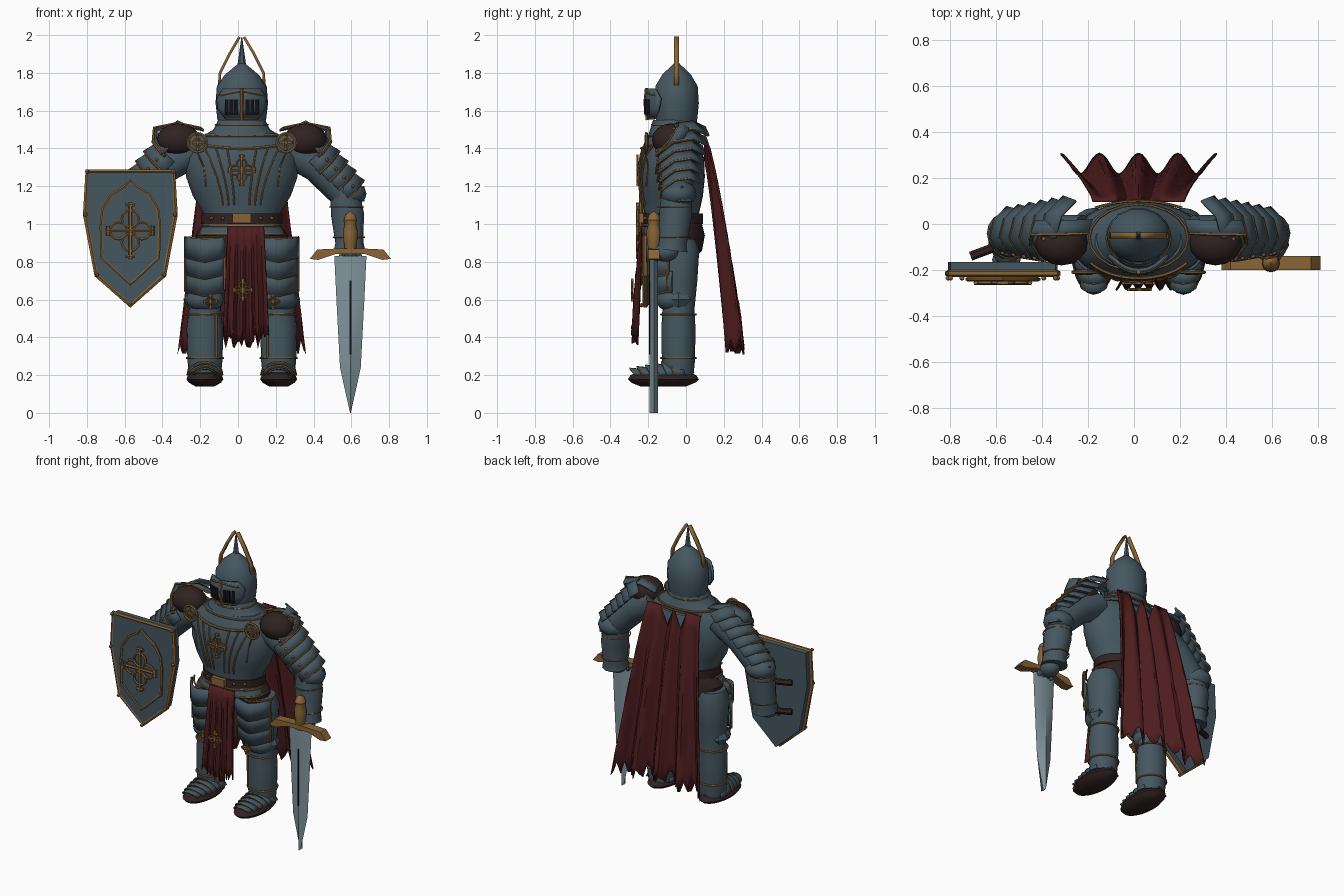
import bpy, math, random
from math import sin, cos, pi, radians
from mathutils import Vector

random.seed(4)
if "Cube" in bpy.data.objects:
    bpy.data.objects.remove(bpy.data.objects["Cube"])
CX = 0.02


def material(name, rgb):
    m = bpy.data.materials.new(name)
    m.use_nodes = True
    m.diffuse_color = (*rgb, 1)
    m.node_tree.nodes["Principled BSDF"].inputs["Base Color"].default_value = (*rgb, 1)
    return m


STEEL = material("blue steel", (0.060, 0.095, 0.118))
GOLD = material("old gold", (0.25, 0.128, 0.037))
RED = material("dark red cloth", (0.075, 0.012, 0.013))
BROWN = material("dark leather", (0.030, 0.0165, 0.015))
BLADE = material("bright steel", (0.22, 0.30, 0.34))
BLACK = material("black", (0.006, 0.006, 0.008))


def mesh(name, verts, faces, mat, thick=0):
    me = bpy.data.meshes.new(name)
    me.from_pydata([tuple(v) for v in verts], [], faces)
    me.materials.append(mat)
    ob = bpy.data.objects.new(name, me)
    bpy.context.collection.objects.link(ob)
    if thick:
        mod = ob.modifiers.new("thickness", 'SOLIDIFY')
        mod.thickness, mod.offset = thick, 0


def loft(name, rings, mat, n=20):
    """Stacked ellipses (x, y, z, rx, ry) with closed ends."""
    verts = [(x + rx * cos(2 * pi * i / n), y + ry * sin(2 * pi * i / n), z)
             for x, y, z, rx, ry in rings for i in range(n)]
    faces = [(k * n + i, k * n + (i + 1) % n, (k + 1) * n + (i + 1) % n, (k + 1) * n + i)
             for k in range(len(rings) - 1) for i in range(n)]
    faces += [tuple(reversed(range(n))), tuple(range(len(verts) - n, len(verts)))]
    mesh(name, verts, faces, mat)


def ball(name, c, r, mat, n=16):
    a = [pi * (k / 8 - 0.5) for k in range(9)]
    loft(name, [(c[0], c[1], c[2] + r[2] * sin(t), r[0] * cos(t) + 1e-4,
                 r[1] * cos(t) + 1e-4) for t in a], mat, n)


def sheet(name, rows, mat, thick=0.012):
    n = len(rows[0])
    faces = [(k * n + i, k * n + i + 1, (k + 1) * n + i + 1, (k + 1) * n + i)
             for k in range(len(rows) - 1) for i in range(n - 1)]
    mesh(name, [p for row in rows for p in row], faces, mat, thick)


def prism(name, pts, y0, y1, mat):
    n = len(pts)
    verts = [(x, y, z) for y in (y0, y1) for x, z in pts]
    faces = [tuple(range(n)), tuple(reversed(range(n, 2 * n)))]
    faces += [(i, i + n, (i + 1) % n + n, (i + 1) % n) for i in range(n)]
    mesh(name, verts, faces, mat)


def tube(name, pts, r, mat=GOLD, cyclic=False, radii=None, res=1):
    cu = bpy.data.curves.new(name, 'CURVE')
    cu.dimensions, cu.bevel_depth, cu.bevel_resolution, cu.use_fill_caps = '3D', r, res, True
    sp = cu.splines.new('POLY')
    sp.points.add(len(pts) - 1)
    for i, p in enumerate(pts):
        sp.points[i].co = (*p, 1)
        sp.points[i].radius = radii[i] if radii else 1
    sp.use_cyclic_u = cyclic
    cu.materials.append(mat)
    bpy.context.collection.objects.link(bpy.data.objects.new(name, cu))


def ring(name, c, rx, ry, r=0.006, mat=GOLD, upright=False):
    t = [2 * pi * i / 20 for i in range(20)]
    off = [(rx * cos(a), 0, ry * sin(a)) if upright else (rx * cos(a), ry * sin(a), 0) for a in t]
    tube(name, [Vector(c) + Vector(o) for o in off], r, mat, True)


def emblem(name, x, y, z, s, r):
    """Cross with four lobes and flared ends."""
    for dx, dz in ((1, 0), (0, 1)):
        tube(name + "_bar", [(x - s * dx, y, z - s * 1.2 * dz), (x + s * dx, y, z + s * 1.2 * dz)], r)
        for k in (-1, 1):
            ring(name + "_lobe", (x + k * dx * s / 2, y, z + k * dz * s / 2), s * .36, s * .36, r * .8, GOLD, True)
            ex, ez, w = x + k * dx * s * .95, z + k * dz * s * 1.1, s * .2
            tube(name + "_end", [(ex - w * dz, y, ez - w * dx), (ex + w * dz, y, ez + w * dx)], r)


# Torso and a helper that follows its front
TORSO = [(1.0, .20, .145), (1.06, .205, .145), (1.15, .26, .165), (1.25, .295, .175),
         (1.35, .295, .17), (1.42, .26, .15), (1.48, .19, .12)]
loft("breastplate", [(CX, -.075, z, a, b) for z, a, b in TORSO], STEEL, 28)


def on_chest(dx, z):
    for (z0, a0, b0), (z1, a1, b1) in zip(TORSO, TORSO[1:]):
        if z0 <= z <= z1:
            f = (z - z0) / (z1 - z0)
            a, b = a0 + f * (a1 - a0), b0 + f * (b1 - b0)
            return (CX + dx, -.08 - b * math.sqrt(max(0, 1 - (dx / a) ** 2)), z)


for dx in (-.2, -.14, -.08, .08, .14, .2):
    tube("chest_rib", [on_chest(dx * (.5 + .5 * (k / 7) ** 1.5), 1.1 + .31 * k / 7) for k in range(8)], .005)
tube("chest_chain", [on_chest(.21 * k / 8, 1.40 + .02 * (k / 8) ** 2) for k in range(-8, 9)], .008)
emblem("chest_emblem", CX, -.257, 1.285, .07, .007)
loft("gorget", [(CX, -.06, z, a, b) for z, a, b in ((1.43, .24, .15), (1.47, .2, .14), (1.5, .15, .13), (1.55, .125, .115))], STEEL)
ring("gorget_trim", (CX, -.06, 1.465), .215, .145)
ring("neck_trim", (CX, -.06, 1.525), .14, .122, .004)

# Waist
loft("hips", [(CX, -.055, z, a, b) for z, a, b in ((.8, .12, .08), (.86, .235, .14), (.94, .245, .155), (1.0, .2, .14))], BROWN)
loft("waist_skirt", [(CX, -.1, z, a, b) for z, a, b in ((.945, .23, .13), (1.0, .205, .12))], STEEL)
for z, a, b in ((.945, .23, .13), (.99, .21, .125)):
    ring("skirt_trim", (CX, -.1, z), a, b)
loft("belt", [(CX, -.07, z, .215, .16) for z in (1.0, 1.055)], BROWN)
prism("buckle", [(CX + a, b) for a, b in ((-.05, 1.005), (.05, 1.005), (.05, 1.055), (-.05, 1.055))], -.25, -.22, GOLD)
for k in (-.16, -.1, .1, .16):
    ball("belt_stud", (CX + k, -.075 - .16 * math.sqrt(1 - (k / .215) ** 2), 1.03), (.01, .01, .01), GOLD, 8)

# Helmet
loft("helmet", [(CX, -.05, z, r, r * .87) for z, r in
                ((1.51, .118), (1.56, .13), (1.64, .139), (1.73, .132), (1.79, .09), (1.83, .042), (1.86, .004))], STEEL, 14)
loft("helmet_spike", [(CX, -.05, 1.82, .026, .02), (CX, -.05, 1.99, .002, .002)], STEEL, 6)
visor = lambda z, lim, r: [(CX + r * sin(a), -.065 - r * cos(a), z)
                           for a in (radians(lim * k / 6) for k in range(-6, 7))]
sheet("visor", [visor(1.555, 40, .128), visor(1.61, 58, .146), visor(1.665, 62, .146), visor(1.715, 45, .135)], STEEL, .015)
tube("visor_brow", [(x, y, z - .2 * abs(x - CX)) for x, y, z in visor(1.705, 48, .147)], .006)
tube("visor_lower_trim", visor(1.56, 40, .136), .005)
tube("visor_nose_bar", [(CX, -.205, 1.55), (CX, -.218, 1.64), (CX, -.21, 1.72)], .009)
for k in (-.08, -.055, -.03, .03, .055, .08):
    y = -.07 - math.sqrt(.154 ** 2 - k * k)
    prism("visor_slit", [(CX + k + a, z) for a, z in ((-.01, 1.58), (.01, 1.58), (.01, 1.66), (-.01, 1.66))], y, y + .009, BLACK)

for s in (-1, 1):
    side = "left_" if s > 0 else "right_"
    P = lambda x, y, z: Vector((CX + s * x, y, z))
    horn = [P(.12, -.05, 1.73), P(.115, -.05, 1.8), P(.065, -.05, 1.9), P(.012, -.05, 1.99)]
    sheet(side + "helmet_horn", [[p + Vector((0, d, 0)) for p in horn] for d in (-.013, .013)], GOLD, .014)

    # Arm
    tube(side + "upper_arm", [P(.24, -.05, 1.4), P(.4, -.05, 1.31), P(.555, -.05, 1.15)], .09, STEEL, False, [1, 1, .9], 4)
    tube(side + "forearm", [P(.54, -.05, 1.2), P(.56, -.055, 1.05), P(.57, -.07, .9), P(.57, -.075, .86)], .09, STEEL, False, [.85, 1, .85, .95], 4)
    ball(side + "elbow_guard", P(.56, -.04, 1.16), (.1, .095, .07), STEEL)
    loft(side + "elbow_spike", [(CX + s * .59, -.03, 1.12, .06, .07), (CX + s * .645, -.02, 1.2, .004, .004)], STEEL, 6)
    for z, x, r in ((1.09, .555, .09), (.93, .567, .082)):
        ring(side + "arm_trim", P(x, -.06, z), r, r, .004)
    ball(side + "hand", P(.575, -.11, .85), (.06, .07, .05), STEEL)
    for k in range(4):
        ball(side + "knuckle", P(.53 + .03 * k, -.155, .825), (.017, .022, .022), STEEL, 8)

    # Layered angular shoulder plates, swept up at the back
    ball(side + "shoulder_cap", P(.335, -.08, 1.445), (.115, .1, .088), BROWN)
    brim = [P(.22, -.04, 1.51), P(.34, -.045, 1.535), P(.465, -.045, 1.51), P(.47, -.09, 1.44), P(.41, -.16, 1.36)]
    sheet(side + "shoulder_brim", [brim, [p + Vector((-s * .02, .06, -.015)) for p in brim]], STEEL)
    tube(side + "shoulder_brim_trim", brim, .007)
    d, u = Vector((s * .68, 0, -.73)), Vector((s * .73, 0, .68))
    section = [(0, -.135), (.085, -.125), (.155, -.03), (.12, .075), (.02, .15)]
    for i in range(6):
        c = P(.295 + .05 * i, -.035, 1.40 - .045 * i)

        def edge(shift, f):
            f *= 1 - .06 * i
            return [c + u * h * f + d * shift + Vector((0, y * f, (.45 if y > 0 else .2) * y * f))
                    for h, y in section[max(0, 2 - i):]]
        sheet(side + "shoulder_plate", [edge(-.055, .9), edge(.025, 1.04)], STEEL)
        tube(side + "shoulder_trim", edge(.025, 1.05)[:-1], .0065)
        ball(side + "shoulder_rivet", edge(0, 1.02)[0 if i < 2 else 1], (.01, .01, .01), GOLD, 8)
    ball(side + "roundel", P(.235, -.205, 1.43), (.046, .01, .046), STEEL)
    ring(side + "roundel_rim", P(.235, -.21, 1.43), .05, .05, .008, GOLD, True)
    emblem(side + "roundel_cross", CX + s * .235, -.216, 1.43, .034, .005)
    tube(side + "roundel_cord", [P(.235, -.215, 1.38), P(.2, -.2, 1.3), P(.19, -.21, 1.2)], .004)

    # Leg
    lx = CX + s * .195
    loft(side + "leg", [(lx, -.04, z, a, b) for z, a, b in
                        ((.2, .085, .08), (.28, .093, .088), (.45, .097, .09), (.55, .085, .085),
                         (.7, .098, .1), (.86, .105, .11), (.92, .08, .09))], STEEL)
    ball(side + "knee_guard", (lx, -.075, .6), (.1, .085, .065), STEEL)
    loft(side + "knee_wing", [(lx + s * .06, -.04, z, r, r * 1.4) for z, r in ((.56, .03), (.6, .055), (.64, .03))], STEEL, 6)
    for z in (.29, .52):
        ring(side + "greave_trim", (lx, -.04, z), .096, .092)
    tube(side + "greave_seam", [(lx - s * .06, -.115, .29), (lx - s * .06, -.118, .52)], .006)
    emblem(side + "knee_emblem", CX + s * .165, -.175, .59, .035, .005)

    # Hanging thigh plates
    for i in range(3):
        def hem(z, dip):
            return [(lx + s * .105 * t, -.205 + .015 * i + (.1 if t > 0 else .02) * t * t, z - dip * (1 - abs(t)))
                    for t in (k / 4 for k in range(-4, 5))]
        z = .93 - .09 * i
        sheet(side + "thigh_plate", [hem(z, .01), hem(z - .105, .025)], STEEL)
        tube(side + "thigh_plate_trim", hem(z - .105, .025), .0065)
    tube(side + "thigh_top_trim", hem(.93, .01), .006)
    for t in (-1, 1):
        tube(side + "thigh_edge_trim", [(lx + s * .105 * t, -.1 if t > 0 else -.185, z) for z in (.93, .65)], .006)

    # Foot
    loft(side + "sole", [(lx, -.12, z, a, b) for z, a, b in
                         ((.14, .05, .12), (.16, .085, .17), (.178, .098, .188), (.198, .09, .175), (.212, .07, .15))], BROWN)
    ball(side + "foot", (lx, -.11, .215), (.078, .155, .035), STEEL)
    for i in range(6):
        arch = lambda y, r, h: [(lx + r * cos(a), y - .03 * sin(a), .2 + h * sin(a)) for a in (pi * k / 8 for k in range(9))]
        y, w, h = -.03 - .042 * i, .094 - .0015 * i * i, .078 - .0085 * i
        sheet(side + "foot_plate", [arch(y + .03, w * .93, h * .85), arch(y - .03, w, h)], STEEL, .008)
        if i % 2 == 0:
            tube(side + "foot_trim", arch(y - .03, w, h), .005)

# Cape with folds, notched collar and torn hem
cape = []
for j in range(15):
    v, row = j / 14, []
    for k in range(49):
        t = k / 24 - 1
        top = 1.47 - (.13 * abs(((t * 4 + 1) % 2) - 1) if abs(t) < .5 else 0)
        hem = .31 + (.09 * random.random() if k % 3 else 0) + .04 * (1 - abs(t))
        row.append((CX + t * (.2 + .14 * v), .1 + .16 * v ** .78 + .045 * v ** .7 * cos(4 * pi * t),
                    top + (hem - top) * v))
    cape.append(row)
sheet("cape", cape, RED, .01)
tube("cape_collar_trim", [(CX + .19 * k / 6, .1 - .03 * (k / 6) ** 2, 1.46) for k in range(-6, 7)], .006)

# Front cloth
cloth = []
for j in range(9):
    v, row = j / 8, []
    for k in range(25):
        t = k / 12 - 1
        hem = .36 + (.09 * random.random() if k % 2 else 0) + .05 * abs(t)
        row.append((CX + .022 + t * (.095 + .025 * v), -.236 - .036 * v + .016 * cos(5 * pi * t) * v ** .5, .99 + (hem - .99) * v))
    cloth.append(row)
sheet("front_cloth", cloth, RED, .008)
emblem("cloth_emblem", CX + .005, -.285, .65, .05, .007)

# Shield
SX = -.57
half = [(.228, 1.278), (.238, 1.05), (.178, .73)]
outline = half + [(0, .57)] + [(-x, z) for x, z in reversed(half)]
outline = [(SX + x, z) for x, z in outline]
prism("shield", outline, -.225, -.165, STEEL)
tube("shield_rim", [(x, -.215, z) for x, z in outline], .015, GOLD, True)
for x, z in outline:
    ball("shield_rivet", (x, -.235, z), (.011, .011, .011), GOLD, 8)
half = [(.035, 1.195), (.1, 1.155), (.145, 1.08), (.155, .99), (.15, .82)]
inner = [(0, 1.23)] + half + [(0, .68)] + [(-x, z) for x, z in reversed(half)]
inner = [(SX + x, z) for x, z in inner]
prism("shield_boss", inner, -.24, -.22, STEEL)
tube("shield_inner_rim", [(x, -.24, z) for x, z in inner], .009, GOLD, True)
emblem("shield_emblem", SX, -.255, .965, .125, .01)
for z in (1.06, .86):
    tube("shield_strap", [(-.71, -.14, z), (-.55, -.08, z)], .02, BROWN)

# Sword, point down
BX, BY = .595, -.17
loft("blade", [(BX, BY, z, a, .022) for z, a in ((0, .002), (.24, .055), (.6, .074), (.83, .085))], BLADE, 4)
prism("blade_groove", [(BX - .005, .31), (BX + .005, .31), (BX + .005, .7), (BX - .005, .7)], -.195, -.189, BLACK)
wing = [(.215, .815), (.17, .81), (.08, .84)]
guard = [(BX + x, z) for x, z in wing] + [(BX - x, z) for x, z in reversed(wing)]
guard += [(BX - x, z) for x, z in ((.175, .865), (.07, .87), (-.07, .87), (-.175, .865))]
prism("crossguard", guard, -.2, -.14, GOLD)
loft("grip", [(BX, BY, z, r, r) for z, r in ((.86, .028), (.9, .035), (.96, .04), (1.0, .03), (1.02, .036), (1.05, .025), (1.065, .005))], GOLD, 12)

# Curves to meshes, smooth shading with sharp edges
bpy.ops.object.select_all(action='DESELECT')
for kind in ('CURVE', 'MESH'):
    for ob in bpy.context.scene.objects:
        if ob.type == kind:
            ob.select_set(True)
            bpy.context.view_layer.objects.active = ob
    if kind == 'CURVE':
        bpy.ops.object.convert(target='MESH')
bpy.ops.object.shade_smooth_by_angle(angle=radians(35))
